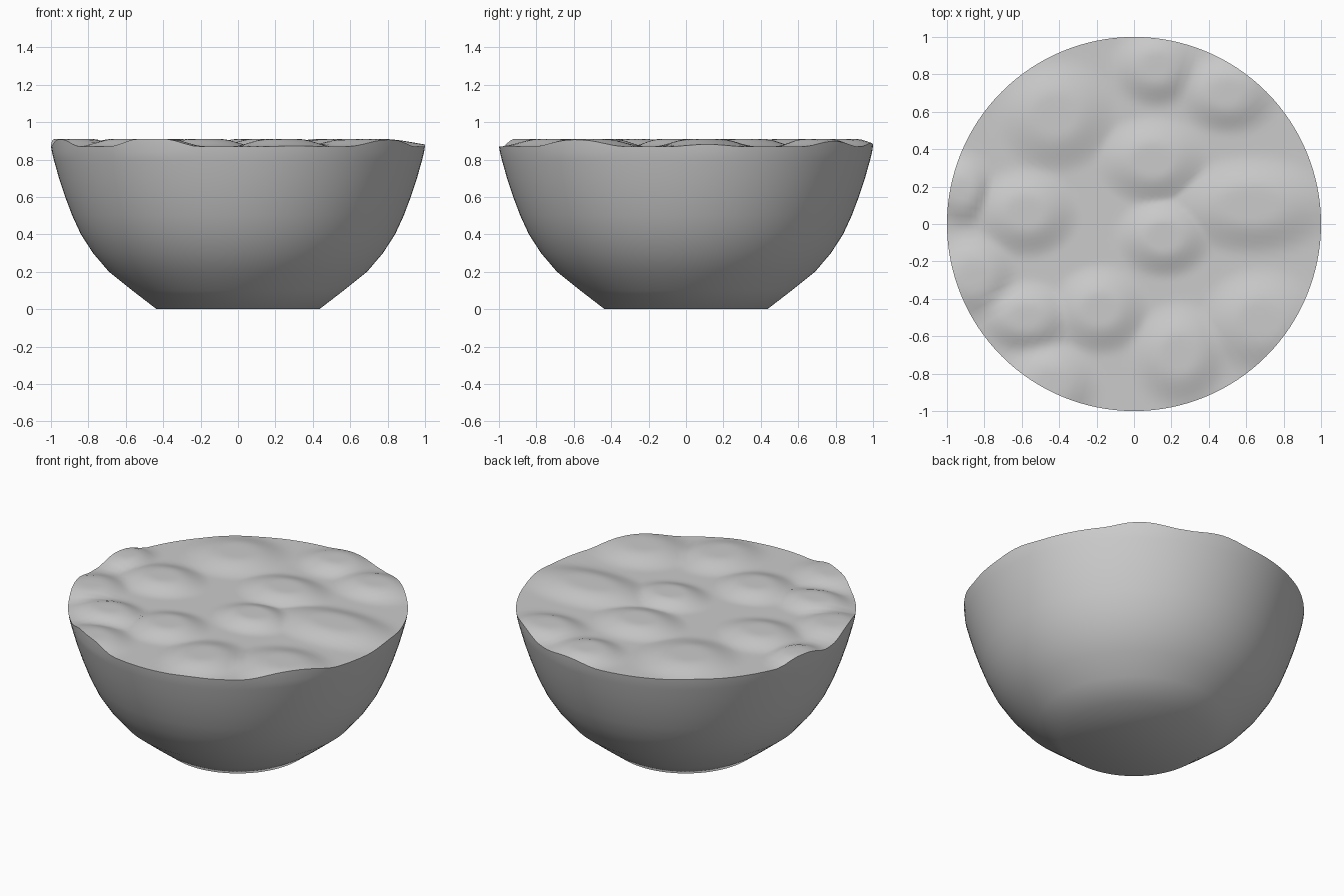
import bpy, bmesh, math

default = bpy.data.objects.get("Cube")
if default:
    bpy.data.objects.remove(default, do_unlink=True)

SEGMENTS, RINGS = 128, 40
RIM_Z, LUMP = 0.87, 0.04

# Low lumps on the top: centre x, centre y, radius x, radius y
HILLS = [
    (0.50, 0.70, 0.25, 0.20), (0.63, 0.10, 0.42, 0.24),
    (0.10, 0.34, 0.28, 0.22), (-0.58, 0.06, 0.26, 0.22),
    (-0.86, -0.28, 0.22, 0.22), (-0.18, -0.46, 0.24, 0.22),
    (0.68, -0.52, 0.30, 0.26), (0.24, -0.70, 0.24, 0.26),
    (-0.45, -0.86, 0.24, 0.22), (-0.58, -0.50, 0.24, 0.18),
    (-0.42, 0.58, 0.30, 0.28), (0.12, 0.84, 0.22, 0.20),
    (0.16, -0.07, 0.24, 0.20), (-0.92, 0.18, 0.16, 0.18),
]


def top_height(x, y):
    """Flat-topped hills that blend into the flat base level."""
    best = 0.0
    for cx, cy, rx, ry in HILLS:
        dist = math.hypot((x - cx) / rx, (y - cy) / ry)
        t = min(1.0, max(0.0, (1.15 - dist) / 0.8))
        best = max(best, t * t * (3 - 2 * t))
    return RIM_Z + LUMP * best


# Grey material
grey = bpy.data.materials.new("plain_grey")
grey.use_nodes = True
colour = (0.6, 0.6, 0.6, 1)
grey.diffuse_color = colour
grey.node_tree.nodes["Principled BSDF"].inputs["Base Color"].default_value = colour

bm = bmesh.new()


def add_ring(radius, z=None):
    ring = []
    for i in range(SEGMENTS):
        a = math.tau * i / SEGMENTS
        x, y = radius * math.cos(a), radius * math.sin(a)
        ring.append(bm.verts.new((x, y, top_height(x, y) if z is None else z)))
    return ring


# Outer wall from the foot up to the rim
wall = [(0.435, 0), (0.565, 0.1), (0.69, 0.2), (0.775, 0.3), (0.84, 0.4),
        (0.886, 0.5), (0.924, 0.6), (0.957, 0.7), (0.985, 0.8), (0.995, 0.84)]
rings = [add_ring(r, z) for r, z in wall]

# Lumpy top from the rim inwards
rings += [add_ring(1 - k / RINGS) for k in range(RINGS)]

for low, high in zip(rings, rings[1:]):
    for i in range(SEGMENTS):
        j = (i + 1) % SEGMENTS
        bm.faces.new((low[i], low[j], high[j], high[i]))

# Close the underside and the centre of the top
bm.faces.new(rings[0][::-1])
centre = bm.verts.new((0, 0, top_height(0, 0)))
last = rings[-1]
for i in range(SEGMENTS):
    bm.faces.new((last[i], last[(i + 1) % SEGMENTS], centre))

bmesh.ops.recalc_face_normals(bm, faces=bm.faces)
mesh = bpy.data.meshes.new("lumpy_topped_bowl")
bm.to_mesh(mesh)
bm.free()
mesh.materials.append(grey)

bowl = bpy.data.objects.new("lumpy_topped_bowl", mesh)
bpy.context.collection.objects.link(bowl)
bpy.ops.object.select_all(action="DESELECT")
bowl.select_set(True)
bpy.context.view_layer.objects.active = bowl
bpy.ops.object.shade_smooth_by_angle(angle=math.radians(38))
